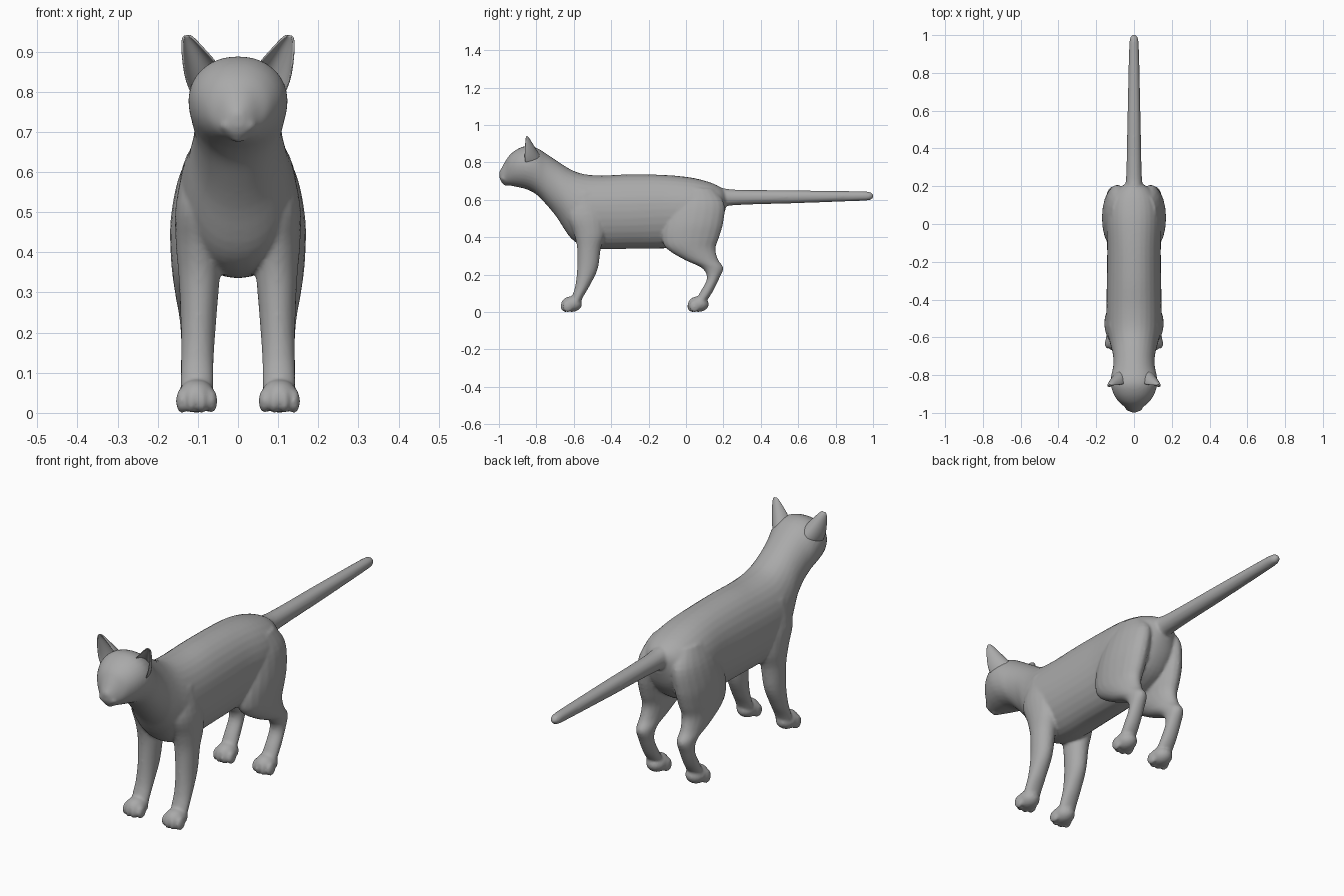
import bpy, bmesh, math
from mathutils import Vector, Matrix


def material(name, v):
    m = bpy.data.materials.new(name)
    m.diffuse_color = (v, v, v, 1)
    return m


FUR = material("grey fur", 0.40)
EYE = material("dark eye grey", 0.12)


def make_object(name, bm, mat):
    bmesh.ops.recalc_face_normals(bm, faces=bm.faces)
    for f in bm.faces:
        f.smooth = True
    me = bpy.data.meshes.new(name)
    bm.to_mesh(me)
    bm.free()
    me.materials.append(mat)
    ob = bpy.data.objects.new(name, me)
    bpy.context.collection.objects.link(ob)
    return ob


def resample(rows, k=4):
    """Catmull-Rom interpolation of rows of numbers."""
    out = []
    for i in range(len(rows) - 1):
        a, b, c, d = (rows[max(i - 1, 0)], rows[i], rows[i + 1], rows[min(i + 2, len(rows) - 1)])
        for s in range(k):
            t = s / k
            out.append([0.5 * (2 * q + (r - p) * t + (2 * p - 5 * q + 4 * r - w) * t * t
                        + (3 * q - p - 3 * r + w) * t ** 3) for p, q, r, w in zip(a, b, c, d)])
    return out + [list(rows[-1])]


def skin(bm, rings):
    loops = [[bm.verts.new(p) for p in ring] for ring in rings]
    n = len(loops[0])
    for a, b in zip(loops, loops[1:]):
        for i in range(n):
            bm.faces.new((a[i], a[(i + 1) % n], b[(i + 1) % n], b[i]))
    bm.faces.new(loops[0])
    bm.faces.new(loops[-1][::-1])


def upright_loft(bm, rows, n=32):
    """Sections across y: y, top, bottom, half width, height of widest point."""
    rings = []
    for y, top, bot, w, mid in resample(rows):
        ring = []
        for i in range(n):
            c, s = math.cos(math.tau * i / n), math.sin(math.tau * i / n)
            x = w * math.copysign(abs(c) ** 0.92, c)
            ring.append((x, y, mid + s * ((top - mid) if s > 0 else (mid - bot))))
        rings.append(ring)
    skin(bm, rings)


def limb_loft(bm, rows, side, n=20):
    """Level sections: z, front y, back y, inner x, outer x."""
    rings = []
    for z, y0, y1, x0, x1 in resample(rows):
        rings.append([(side * ((x0 + x1) / 2 + (x1 - x0) / 2 * math.cos(math.tau * i / n)),
                       (y0 + y1) / 2 + (y1 - y0) / 2 * math.sin(math.tau * i / n), z)
                      for i in range(n)])
    skin(bm, rings)


def ball(bm, loc, size, seg=20):
    bmesh.ops.create_uvsphere(bm, u_segments=seg, v_segments=seg // 2, radius=1,
                              matrix=Matrix.Translation(loc) @ Matrix.Diagonal((*size, 1)))


bm = bmesh.new()
# head, neck, chest, belly and rump
upright_loft(bm, [
    (-0.997, 0.752, 0.715, 0.014, 0.735), (-0.985, 0.772, 0.692, 0.034, 0.725),
    (-0.965, 0.808, 0.682, 0.054, 0.735), (-0.94, 0.842, 0.676, 0.082, 0.765),
    (-0.90, 0.872, 0.668, 0.108, 0.778), (-0.85, 0.888, 0.655, 0.123, 0.78),
    (-0.80, 0.878, 0.628, 0.120, 0.765), (-0.75, 0.848, 0.578, 0.110, 0.725),
    (-0.69, 0.808, 0.505, 0.112, 0.665), (-0.62, 0.764, 0.400, 0.130, 0.58),
    (-0.55, 0.738, 0.352, 0.145, 0.54), (-0.45, 0.730, 0.336, 0.146, 0.54),
    (-0.30, 0.736, 0.338, 0.144, 0.54), (-0.12, 0.733, 0.340, 0.142, 0.55),
    (0.02, 0.720, 0.355, 0.148, 0.55), (0.12, 0.696, 0.40, 0.135, 0.56),
    (0.18, 0.670, 0.47, 0.095, 0.58), (0.212, 0.645, 0.55, 0.045, 0.60)])
# tail
upright_loft(bm, [
    (0.10, 0.69, 0.53, 0.06, 0.61), (0.20, 0.662, 0.562, 0.046, 0.612),
    (0.30, 0.653, 0.573, 0.040, 0.613), (0.60, 0.650, 0.582, 0.034, 0.616),
    (0.90, 0.646, 0.593, 0.027, 0.620), (0.975, 0.643, 0.597, 0.023, 0.620),
    (0.995, 0.635, 0.605, 0.015, 0.620), (1.002, 0.626, 0.614, 0.006, 0.620)], 20)

for s in (-1, 1):
    # front leg with shoulder
    limb_loft(bm, [
        (0.64, -0.60, -0.48, 0.05, 0.130), (0.52, -0.635, -0.43, 0.04, 0.155),
        (0.42, -0.60, -0.43, 0.04, 0.155), (0.34, -0.582, -0.455, 0.045, 0.148),
        (0.23, -0.582, -0.472, 0.054, 0.143), (0.14, -0.592, -0.515, 0.060, 0.142),
        (0.08, -0.61, -0.550, 0.061, 0.143), (0.03, -0.62, -0.572, 0.063, 0.142)], s)
    # hind leg with thigh, hock and shank
    limb_loft(bm, [
        (0.66, -0.04, 0.15, 0.02, 0.115), (0.58, -0.09, 0.205, 0.02, 0.150),
        (0.48, -0.12, 0.200, 0.025, 0.168), (0.40, -0.13, 0.178, 0.035, 0.168),
        (0.34, -0.105, 0.158, 0.045, 0.163), (0.28, -0.01, 0.172, 0.060, 0.154),
        (0.235, 0.085, 0.200, 0.068, 0.146), (0.18, 0.112, 0.178, 0.072, 0.142),
        (0.11, 0.078, 0.144, 0.070, 0.143), (0.06, 0.05, 0.112, 0.067, 0.143),
        (0.03, 0.045, 0.098, 0.066, 0.142)], s)
    # paws and toes
    for y in (-0.612, 0.066):
        ball(bm, (s * 0.103, y, 0.042), (0.047, 0.056, 0.042))
        for k, dx in enumerate((-0.037, -0.013, 0.013, 0.037)):
            out = 0.0 if k in (1, 2) else 0.012
            ball(bm, (s * 0.103 + dx, y - 0.032 + out, 0.030), (0.0145, 0.028, 0.031))
    # muzzle pads
    ball(bm, (s * 0.021, -0.965, 0.717), (0.027, 0.028, 0.021))
# chin and nose
ball(bm, (0, -0.957, 0.69), (0.022, 0.024, 0.016))
ball(bm, (0, -0.988, 0.742), (0.014, 0.013, 0.010))

body = make_object("cat_body", bm, FUR)
rm = body.modifiers.new("blend", 'REMESH')
rm.mode = 'VOXEL'
rm.voxel_size = 0.007
rm.use_smooth_shade = True
sm = body.modifiers.new("soften", 'SMOOTH')
sm.factor = 0.5
sm.iterations = 5

# cupped ears
EAR = [  # inner edge, outer edge, cup depth
    ((0.045, -0.845, 0.858), (0.113, -0.860, 0.790), 0.075),
    ((0.060, -0.850, 0.880), (0.129, -0.864, 0.825), 0.060),
    ((0.082, -0.853, 0.903), (0.136, -0.862, 0.865), 0.042),
    ((0.102, -0.854, 0.925), (0.139, -0.860, 0.905), 0.024),
    ((0.115, -0.854, 0.937), (0.139, -0.857, 0.930), 0.010),
    ((0.124, -0.854, 0.941), (0.133, -0.855, 0.940), 0.003)]
for s, label in ((1, "left"), (-1, "right")):
    bm = bmesh.new()
    rows = []
    for a, b, depth in EAR:
        a, b, row = Vector(a), Vector(b), []
        for i in range(11):
            t = i / 10
            p = a.lerp(b, 0.5 - 0.5 * math.cos(math.pi * t))
            p += Vector((0, 1, 0.0)) * depth * math.sin(math.pi * t)
            row.append(bm.verts.new((s * p.x, p.y, p.z)))
        rows.append(row)
    for r, q in zip(rows, rows[1:]):
        for i in range(10):
            bm.faces.new((r[i], r[i + 1], q[i + 1], q[i]))
    ear = make_object(label + "_ear", bm, FUR)
    so = ear.modifiers.new("thickness", 'SOLIDIFY')
    so.thickness = 0.006
    so.offset = 0
    sub = ear.modifiers.new("round", 'SUBSURF')
    sub.levels = sub.render_levels = 1

    # almond eye, turned outward
    bm = bmesh.new()
    ball(bm, (0, 0, 0), (0.019, 0.008, 0.0135), 16)
    bm.transform(Matrix.Translation((s * 0.050, -0.941, 0.786))
                 @ Matrix.Rotation(s * math.radians(38), 4, 'Z')
                 @ Matrix.Rotation(s * math.radians(-10), 4, 'Y'))
    make_object(label + "_eye", bm, EYE)
